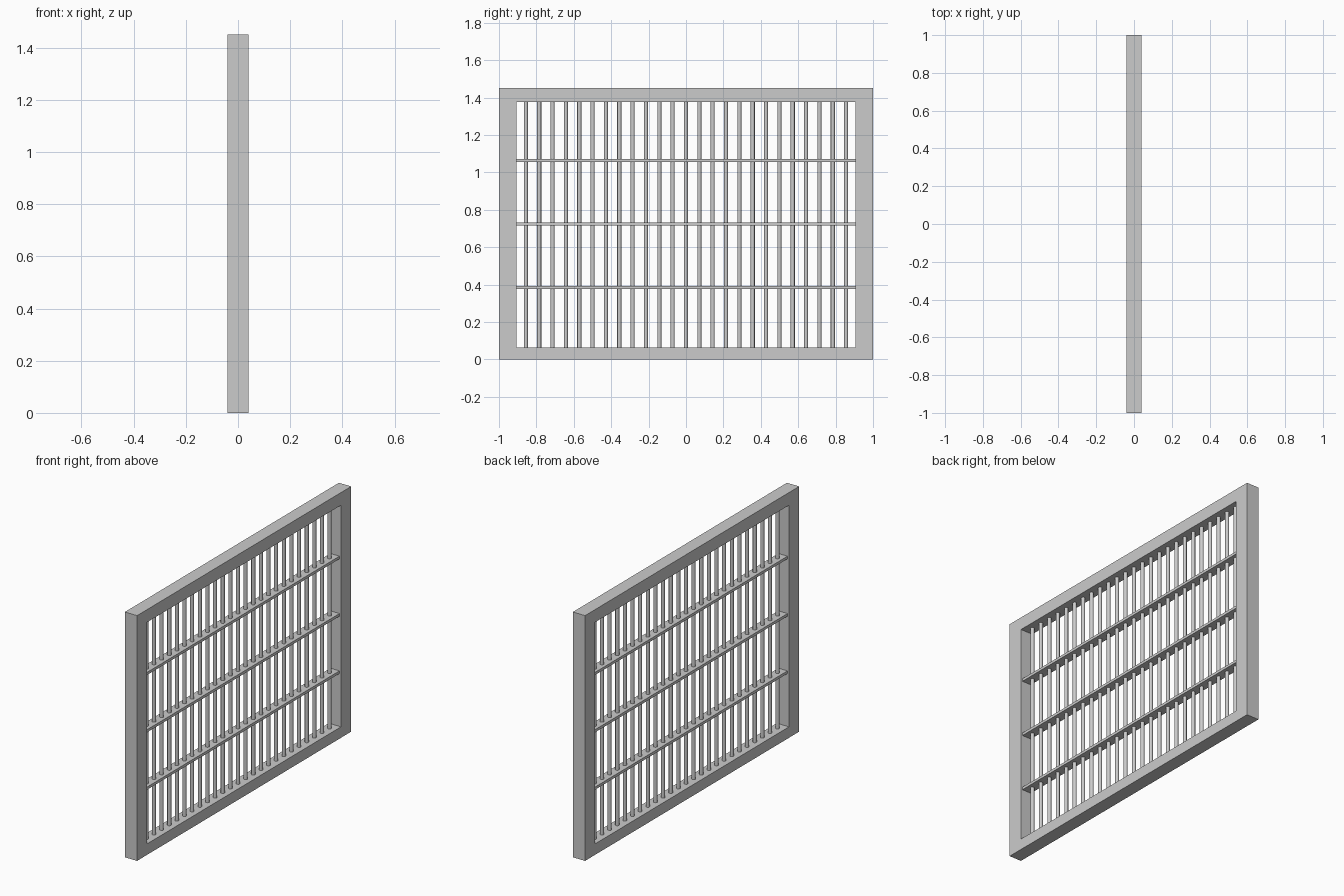
import bpy
import math

cube = bpy.data.objects.get("Cube")
if cube:
    bpy.data.objects.remove(cube, do_unlink=True)

# Main sizes
HALF_DEPTH = 0.04
HALF_WIDTH, HEIGHT = 1.0, 1.45
OPEN_Y, OPEN_BOTTOM, OPEN_TOP = 0.905, 0.065, 1.375
BAR_COUNT, BAR_RADIUS, BAR_REACH = 25, 0.011, 0.856

metal = bpy.data.materials.new("grey metal")
metal.use_nodes = True
GREY = (0.6, 0.6, 0.6, 1)
metal.diffuse_color = GREY
metal.node_tree.nodes["Principled BSDF"].inputs["Base Color"].default_value = GREY


def box(name, size, centre):
    bpy.ops.mesh.primitive_cube_add(size=1, location=centre)
    ob = bpy.context.object
    ob.name = name
    ob.scale = size
    bpy.ops.object.transform_apply(location=False, rotation=False, scale=True)
    ob.data.materials.append(metal)
    return ob


# Surround: one closed rectangular ring
outer = [(-HALF_WIDTH, 0), (HALF_WIDTH, 0), (HALF_WIDTH, HEIGHT), (-HALF_WIDTH, HEIGHT)]
inner = [(-OPEN_Y, OPEN_BOTTOM), (OPEN_Y, OPEN_BOTTOM), (OPEN_Y, OPEN_TOP), (-OPEN_Y, OPEN_TOP)]
verts = [(x, y, z) for x in (HALF_DEPTH, -HALF_DEPTH) for y, z in outer + inner]
faces = []
for i in range(4):
    j = (i + 1) % 4
    faces += [(i, j, j + 4, i + 4), (i + 8, i + 12, j + 12, j + 8),
              (i, i + 8, j + 8, j), (i + 4, j + 4, j + 12, i + 12)]
mesh = bpy.data.meshes.new("frame")
mesh.from_pydata(verts, [], faces)
mesh.materials.append(metal)
frame = bpy.data.objects.new("frame", mesh)
bpy.context.collection.objects.link(frame)

# Flat cross rails
for n, z in enumerate((0.385, 0.724, 1.063)):
    box(f"cross_rail_{n + 1}", (0.06, 2 * OPEN_Y, 0.016), (0, 0, z))

# Round upright bars
for n in range(BAR_COUNT):
    y = -BAR_REACH + 2 * BAR_REACH * n / (BAR_COUNT - 1)
    bpy.ops.mesh.primitive_cylinder_add(
        vertices=12, radius=BAR_RADIUS, depth=OPEN_TOP - OPEN_BOTTOM,
        end_fill_type='NOTHING', location=(0, y, (OPEN_TOP + OPEN_BOTTOM) / 2))
    bar = bpy.context.object
    bar.name = f"upright_bar_{n + 1}"
    bar.data.materials.append(metal)
    bpy.ops.object.shade_smooth_by_angle(angle=math.radians(40))
